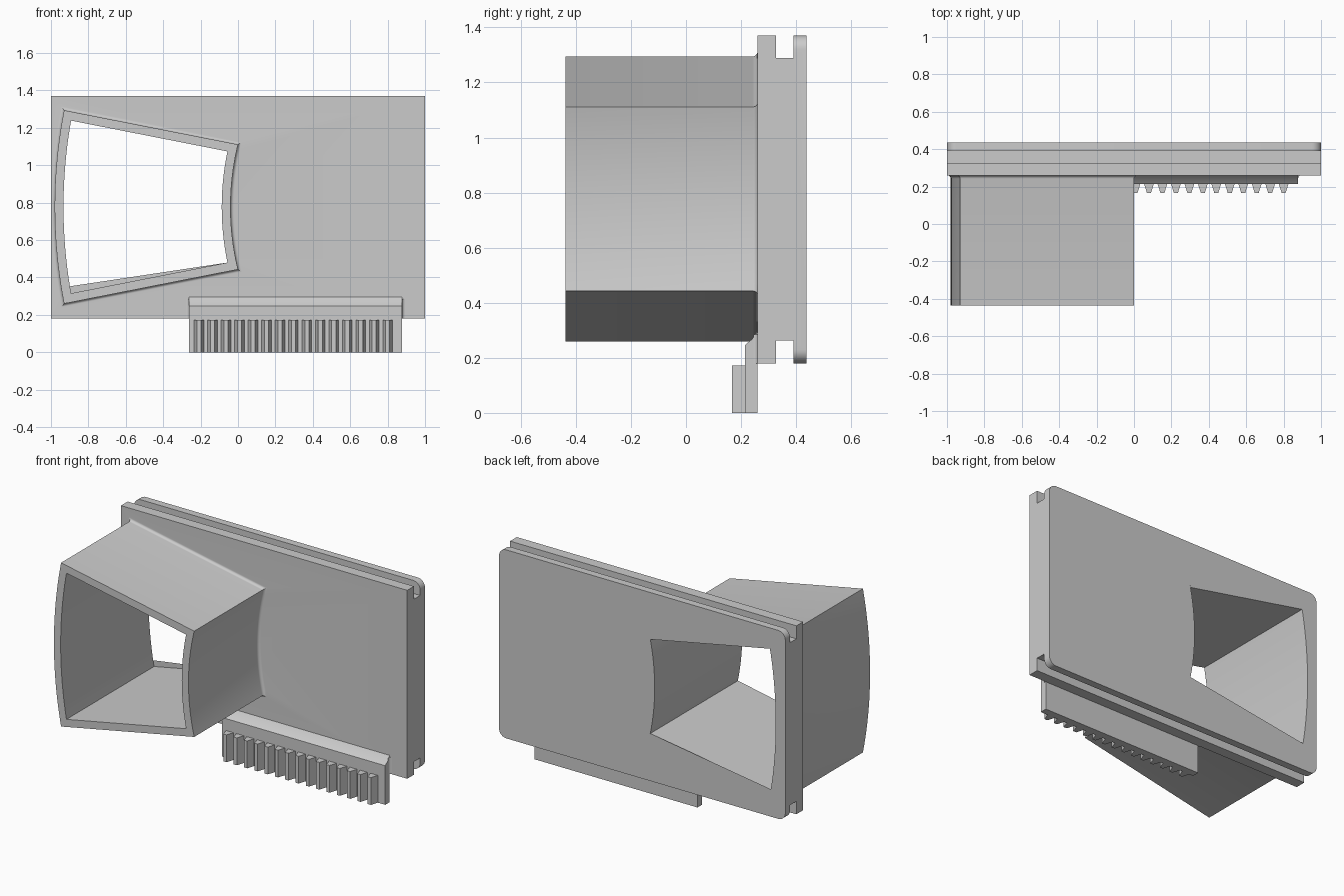
import bpy, bmesh, math
from mathutils import Vector

cube = bpy.data.objects.get("Cube")
if cube:
    bpy.data.objects.remove(cube, do_unlink=True)

grey = bpy.data.materials.new("light grey plastic")
grey.use_nodes = True
COLOUR = (0.6, 0.6, 0.6, 1)
grey.diffuse_color = COLOUR
grey.node_tree.nodes["Principled BSDF"].inputs["Base Color"].default_value = COLOUR


def finish(name, bm):
    bmesh.ops.recalc_face_normals(bm, faces=bm.faces)
    mesh = bpy.data.meshes.new(name)
    bm.to_mesh(mesh)
    bm.free()
    mesh.materials.append(grey)
    obj = bpy.data.objects.new(name, mesh)
    bpy.context.collection.objects.link(obj)
    bpy.ops.object.select_all(action='DESELECT')
    obj.select_set(True)
    bpy.context.view_layer.objects.active = obj
    bpy.ops.object.shade_smooth_by_angle(angle=math.radians(30))


def loft(bm, rings, caps=True):
    """Skin through matching rings of points."""
    loops = [[bm.verts.new(p) for p in ring] for ring in rings]
    for a, b in zip(loops, loops[1:]):
        for i in range(len(a)):
            j = (i + 1) % len(a)
            bm.faces.new((a[i], a[j], b[j], b[i]))
    if caps:
        bm.faces.new(loops[0])
        bm.faces.new(loops[-1])


def along_x(bm, profile, x0, x1):
    loft(bm, [[(x, y, z) for y, z in profile] for x in (x0, x1)])


def along_z(bm, profile, z0, z1):
    loft(bm, [[(x, y, z) for x, y in profile] for z in (z0, z1)])


def bowed_edge(x, half, sag, mid, steps=24):
    """Points up a circular arc bulging towards -x."""
    r = (half * half + sag * sag) / (2 * sag)
    a = math.asin(half / r)
    angles = [a * (2 * i / steps - 1) for i in range(steps + 1)]
    return [Vector((x - sag + r * (1 - math.cos(t)), mid + r * math.sin(t))) for t in angles]


def offset(points, d):
    """Mitred outward offset of a clockwise outline."""
    out = []
    for i, p in enumerate(points):
        a = (p - points[i - 1]).normalized()
        b = (points[(i + 1) % len(points)] - p).normalized()
        na, nb = Vector((-a.y, a.x)), Vector((-b.y, b.x))
        out.append(p + (na + nb) * (d / (1 + na.dot(nb))))
    return out


def at_y(points, y):
    return [(p.x, y, p.y) for p in points]


def lies_at(item, y):
    return all(abs(v.co.y - y) < 1e-4 for v in item.verts)


# Plate: grooved section, with rounded corners on the back flange
FRONT, BACK, NOSE, MID = 0.26, 0.437, -0.437, 0.777
bm = bmesh.new()
low, high, groove = 0.18, 1.37, 0.082
y0, y1 = 0.327, 0.39
along_x(bm, [(FRONT, low), (y0, low), (y0, low + groove), (y1, low + groove),
             (y1, low), (BACK, low), (BACK, high), (y1, high),
             (y1, high - groove), (y0, high - groove), (y0, high), (FRONT, high)], -1, 1)
corners = []
for e in bm.edges:
    a, b = (v.co for v in e.verts)
    if (abs(a.y - b.y) > 0.01 and min(a.y, b.y) > y1 - 0.01
            and (a.z < low + 0.01 or a.z > high - 0.01)):
        corners.append(e)
bmesh.ops.bevel(bm, geom=corners, offset=0.05, segments=8, profile=0.5, affect='EDGES')
broad = [f for f in bm.faces if lies_at(f, FRONT) or lies_at(f, BACK)]
bmesh.ops.delete(bm, geom=broad, context='FACES_ONLY')

# Sleeve: bowed tube through the plate, filleted where it meets the front
outline = bowed_edge(-0.93, 0.517, 0.05, MID) + bowed_edge(0, 0.334, 0.04, MID)[::-1]
inner = offset(outline, -0.047)
fillet = 0.018
rings = [at_y(inner, BACK), at_y(inner, NOSE), at_y(outline, NOSE)]
for i in range(7):
    t = math.radians(15 * i)
    rings.append(at_y(offset(outline, fillet * (1 - math.cos(t))),
                      FRONT - fillet + fillet * math.sin(t)))
loft(bm, rings, caps=False)

# Broad faces of the plate, filled around the sleeve
for y in (FRONT, BACK):
    rim = [e for e in bm.edges if e.is_boundary and lies_at(e, y)]
    bmesh.ops.triangle_fill(bm, edges=rim, use_beauty=True, normal=(0, 1, 0))
finish("plate_with_sleeve", bm)

# Rack backing: strip with a sloped top and filleted ends
bm = bmesh.new()
left, right, face = -0.262, 0.878, 0.215
along_x(bm, [(FRONT, 0), (face, 0), (face, 0.247), (0.24, 0.268), (FRONT, 0.295)],
        left, right)
s = 0.015
for x, side in ((left, -1), (right, 1)):
    curve = [(x + side * s * (1 - math.cos(t)), FRONT - s + s * math.sin(t))
             for t in (math.radians(18 * i) for i in range(6))]
    along_z(bm, curve + [(x, FRONT)], low, 0.285)
finish("rack_backing", bm)

# Rack teeth
bm = bmesh.new()
for i in range(15):
    x = -0.208 + 0.072 * i
    along_z(bm, [(x - 0.026, face), (x - 0.011, 0.167),
                 (x + 0.011, 0.167), (x + 0.026, face)], 0, 0.172)
finish("rack_teeth", bm)
